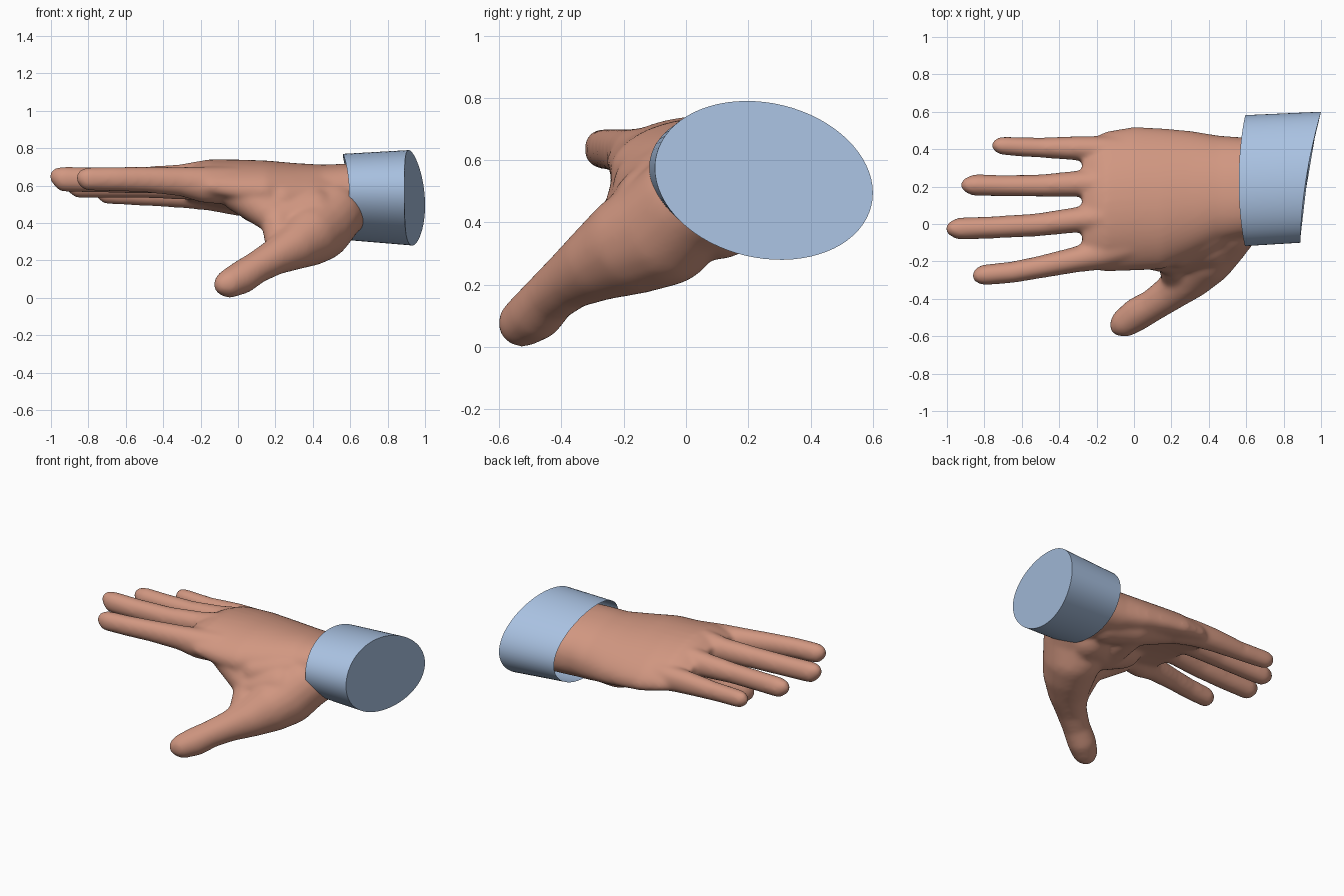
import bpy, bmesh, math
from mathutils import Vector

if "Cube" in bpy.data.objects:
    bpy.data.objects.remove(bpy.data.objects["Cube"])


def material(name, rgb):
    m = bpy.data.materials.new(name)
    m.diffuse_color = (*rgb, 1)
    m.use_nodes = True
    m.node_tree.nodes["Principled BSDF"].inputs["Base Color"].default_value = m.diffuse_color
    return m


def make_object(name, bm, mat):
    bmesh.ops.recalc_face_normals(bm, faces=bm.faces)
    me = bpy.data.meshes.new(name)
    bm.to_mesh(me)
    bm.free()
    me.materials.append(mat)
    ob = bpy.data.objects.new(name, me)
    bpy.context.collection.objects.link(ob)
    return ob


def limb(bm, pts, flat=1.0):
    """Chain of convex hulls around spheres (x, y, z, radius); flat scales height."""
    for a, b in zip(pts, pts[1:]):
        part = bmesh.new()
        for x, y, z, r in (a, b):
            ball = bmesh.ops.create_icosphere(part, subdivisions=3, radius=r)['verts']
            for v in ball:
                v.co = Vector((x + v.co.x, y + v.co.y, z + v.co.z * flat))
        hull = bmesh.ops.convex_hull(part, input=part.verts[:])
        junk = {v for v in hull['geom_interior'] + hull['geom_unused']
                if isinstance(v, bmesh.types.BMVert)}
        bmesh.ops.delete(part, geom=list(junk), context='VERTS')
        bmesh.ops.recalc_face_normals(part, faces=part.faces)
        tmp = bpy.data.meshes.new("tmp")
        part.to_mesh(tmp)
        part.free()
        bm.from_mesh(tmp)
        bpy.data.meshes.remove(tmp)


def loft(bm, rings, caps):
    rows = [[bm.verts.new(p) for p in ring] for ring in rings]
    n = len(rows[0])
    for a, b in zip(rows, rows[1:]):
        for i in range(n):
            j = (i + 1) % n
            bm.faces.new((a[i], a[j], b[j], b[i]))
    for c in caps:
        bm.faces.new(rows[c])


skin = material("skin", (0.64, 0.31, 0.22))
cloth = material("cuff blue", (0.40, 0.54, 0.76))

# Hand: palm lofted from arched oval sections
hand = bmesh.new()
sections = [  # x, centre y, centre z, half width, half thickness, arch
    (-.275, .10, .622, .325, .060, .055),
    (-.21, .11, .628, .355, .090, .065),
    (-.15, .12, .631, .375, .107, .075),
    (.00, .135, .611, .385, .125, .075),
    (.15, .135, .591, .377, .140, .065),
    (.30, .16, .563, .338, .154, .045),
    (.45, .185, .537, .288, .170, .020),
    (.58, .195, .527, .268, .184, .000),
    (.82, .22, .527, .268, .184, .000)]
rings = []
for x, cy, cz, a, b, k in sections:
    ring = []
    for i in range(48):
        t = 2 * math.pi * i / 48
        c, s = math.cos(t), math.sin(t)
        u = math.copysign(abs(c) ** .9, c)
        w = math.copysign(abs(s) ** .9, s)
        ring.append((x, cy + a * u, cz + b * w - .04 * u - k * u * u))
    rings.append(ring)
loft(hand, rings, (0, -1))

# Four fingers
limb(hand, [(-.02, -.115, .600, .090), (-.18, -.160, .605, .086), (-.30, -.188, .622, .070),
            (-.50, -.230, .633, .061), (-.65, -.258, .636, .058), (-.80, -.272, .636, .056),
            (-.825, -.276, .642, .042)], 1.14)
limb(hand, [(0, .04, .63, .085), (-.16, .035, .645, .084), (-.30, .023, .637, .069),
            (-.52, -.005, .630, .062), (-.75, -.018, .630, .060), (-.93, -.025, .635, .060),
            (-.965, -.025, .648, .043)], 1.14)
limb(hand, [(0, .22, .60, .085), (-.16, .22, .614, .083), (-.30, .215, .605, .071),
            (-.50, .205, .600, .060), (-.70, .205, .598, .058), (-.85, .208, .598, .058),
            (-.885, .208, .606, .043)], 1.12)
limb(hand, [(.0, .385, .535, .085), (-.15, .398, .550, .074), (-.30, .405, .555, .066),
            (-.50, .408, .553, .054), (-.62, .413, .556, .052), (-.70, .418, .558, .050),
            (-.72, .42, .562, .042)], 1.14)

# Thumb with its fleshy base
limb(hand, [(-.07, -.540, .072, .062), (-.045, -.525, .078, .079), (.02, -.480, .110, .090),
            (.10, -.435, .163, .086), (.20, -.365, .220, .097), (.30, -.275, .275, .126),
            (.38, -.165, .335, .166), (.43, -.075, .378, .185), (.50, .0, .455, .175),
            (.60, .14, .52, .15)])
# Web toward the index finger, and the flank up to the wrist
limb(hand, [(.23, -.280, .290, .085), (.21, -.180, .420, .09), (.14, -.135, .520, .10)])
limb(hand, [(.21, -.180, .420, .09), (.01, -.125, .560, .105)])
limb(hand, [(.23, -.130, .520, .105), (.37, -.04, .52, .135), (.52, .07, .53, .155)])
limb(hand, [(.21, -.180, .420, .095), (.40, -.09, .45, .145)])
# Hollow of the palm and heel on the little finger side
limb(hand, [(.46, .10, .44, .16), (.28, .03, .45, .14), (.10, .0, .53, .13)])
limb(hand, [(.05, .36, .53, .10), (.28, .33, .475, .125), (.46, .27, .46, .135)])
limb(hand, [(.28, .03, .45, .14), (.28, .33, .475, .12)])

hand_ob = make_object("hand", hand, skin)
rm = hand_ob.modifiers.new("fuse", 'REMESH')
rm.mode = 'VOXEL'
rm.voxel_size = .011
rm.use_smooth_shade = True
sm = hand_ob.modifiers.new("soften", 'SMOOTH')
sm.factor = .5
sm.iterations = 22

# Cuff: slanted oval tube, open toward the hand and closed at the far end
cuff = bmesh.new()
N, skew = 72, math.radians(-9)
front, back = [], []
for i in range(N):
    t = 2 * math.pi * i / N
    c, s = math.cos(t), math.sin(t + skew)
    front.append((.567 - .007 * s + .028 * c * c, .232 + .35 * c, .54 + .23 * s))
    back.append((.89 + .11 * ((c + 1) / 2) ** 1.8, .25 + .35 * c, .535 + .255 * s))
loft(cuff, [front, back], (-1,))
cuff_ob = make_object("cuff", cuff, cloth)
bpy.context.view_layer.objects.active = cuff_ob
cuff_ob.select_set(True)
bpy.ops.object.shade_smooth_by_angle(angle=math.radians(35))
